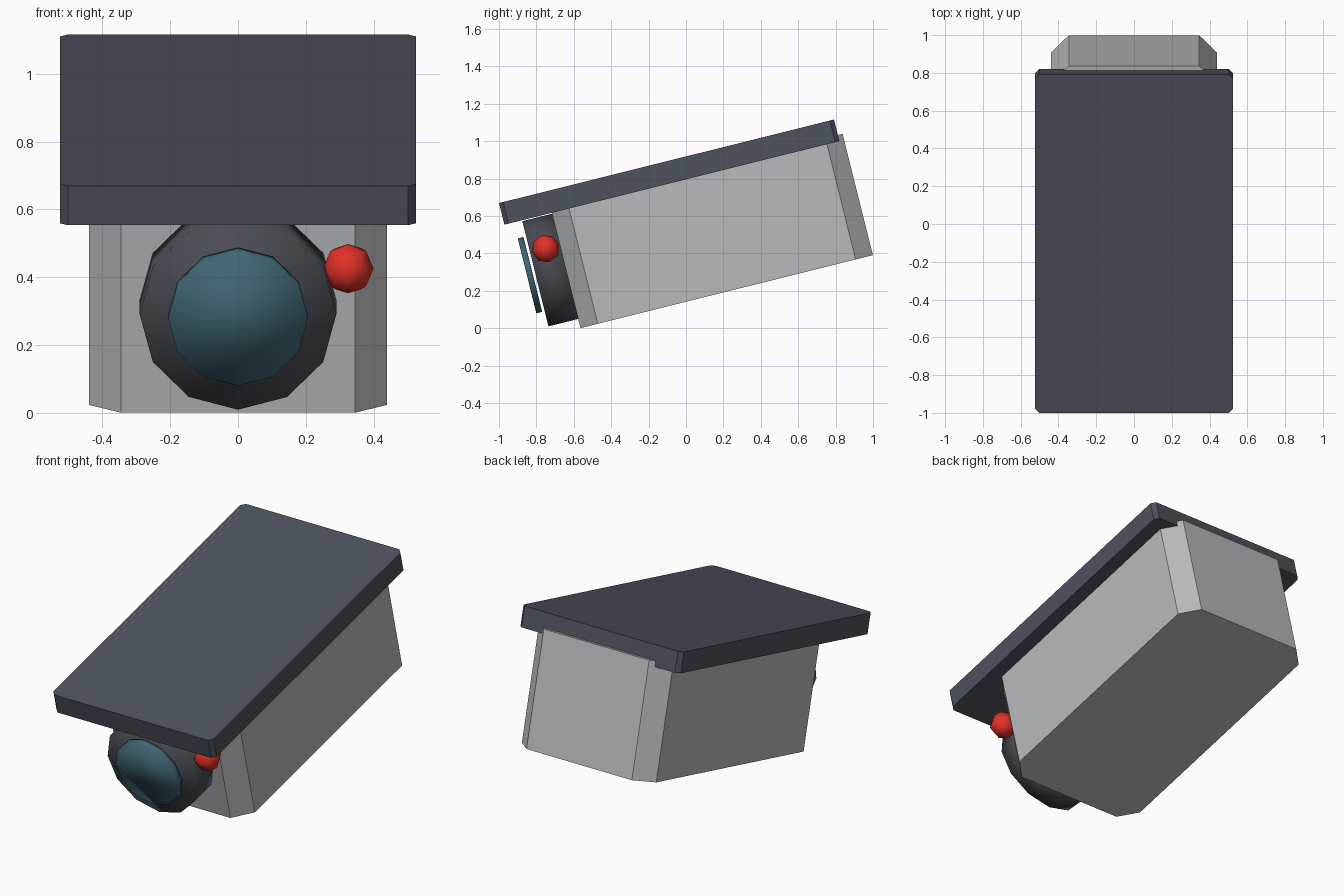
import bpy, bmesh, math
from mathutils import Matrix

if "Cube" in bpy.data.objects:
    bpy.data.objects.remove(bpy.data.objects["Cube"])

# Everything is built level, then pitched nose-down about the x axis
TILT = Matrix.Rotation(math.radians(14), 4, 'X')


def material(name, rgb):
    m = bpy.data.materials.new(name)
    m.diffuse_color = (*rgb, 1)
    m.use_nodes = True
    m.node_tree.nodes["Principled BSDF"].inputs["Base Color"].default_value = m.diffuse_color
    return m


LIGHT_GREY = material("light grey", (0.48, 0.49, 0.50))
SLATE = material("slate", (0.075, 0.085, 0.105))
CHARCOAL = material("charcoal", (0.068, 0.072, 0.084))
TEAL = material("teal glass", (0.05, 0.13, 0.17))
RED = material("red", (0.75, 0.03, 0.02))


def finish(name, bm, mat, smooth=False):
    bmesh.ops.recalc_face_normals(bm, faces=bm.faces)
    bm.transform(TILT)
    for f in bm.faces:
        f.smooth = smooth
    me = bpy.data.meshes.new(name)
    bm.to_mesh(me)
    bm.free()
    me.materials.append(mat)
    ob = bpy.data.objects.new(name, me)
    bpy.context.collection.objects.link(ob)
    return ob


def chamfered_box(name, half_w, y0, y1, z0, z1, c, mat):
    """Box with its four upright edges cut off by c."""
    w = half_w
    outline = [(-w + c, y0), (w - c, y0), (w, y0 + c), (w, y1 - c),
               (w - c, y1), (-w + c, y1), (-w, y1 - c), (-w, y0 + c)]
    bm = bmesh.new()
    face = bm.faces.new([bm.verts.new((x, y, z0)) for x, y in outline])
    ext = bmesh.ops.extrude_face_region(bm, geom=[face], use_keep_orig=True)
    for v in ext["geom"]:
        if isinstance(v, bmesh.types.BMVert):
            v.co.z = z1
    return finish(name, bm, mat)


def disc(name, r, y0, y1, z, mat):
    """Twelve-sided drum along y."""
    bm = bmesh.new()
    m = Matrix.Translation((0, (y0 + y1) / 2, z)) @ Matrix.Rotation(math.pi / 2, 4, 'X')
    bmesh.ops.create_cone(bm, cap_ends=True, segments=12, radius1=r, radius2=r,
                          depth=y1 - y0, matrix=m)
    return finish(name, bm, mat, True)


# Housing and overhanging sunshade
chamfered_box("camera_body", 0.44, -0.547, 1.064, 0.137, 0.806, 0.095, LIGHT_GREY)
chamfered_box("sunshade", 0.525, -0.808, 1.038, 0.772, 0.891, 0.023, SLATE)

# Lens barrel and glass
disc("lens_barrel", 0.29, -0.711, -0.535, 0.477, CHARCOAL)
disc("lens_glass", 0.206, -0.757, -0.725, 0.477, TEAL)

# Indicator lamp
bm = bmesh.new()
bmesh.ops.create_uvsphere(bm, u_segments=8, v_segments=4, radius=0.075,
                          matrix=Matrix.Translation((0.325, -0.625, 0.594)))
finish("indicator_lamp", bm, RED, True)
